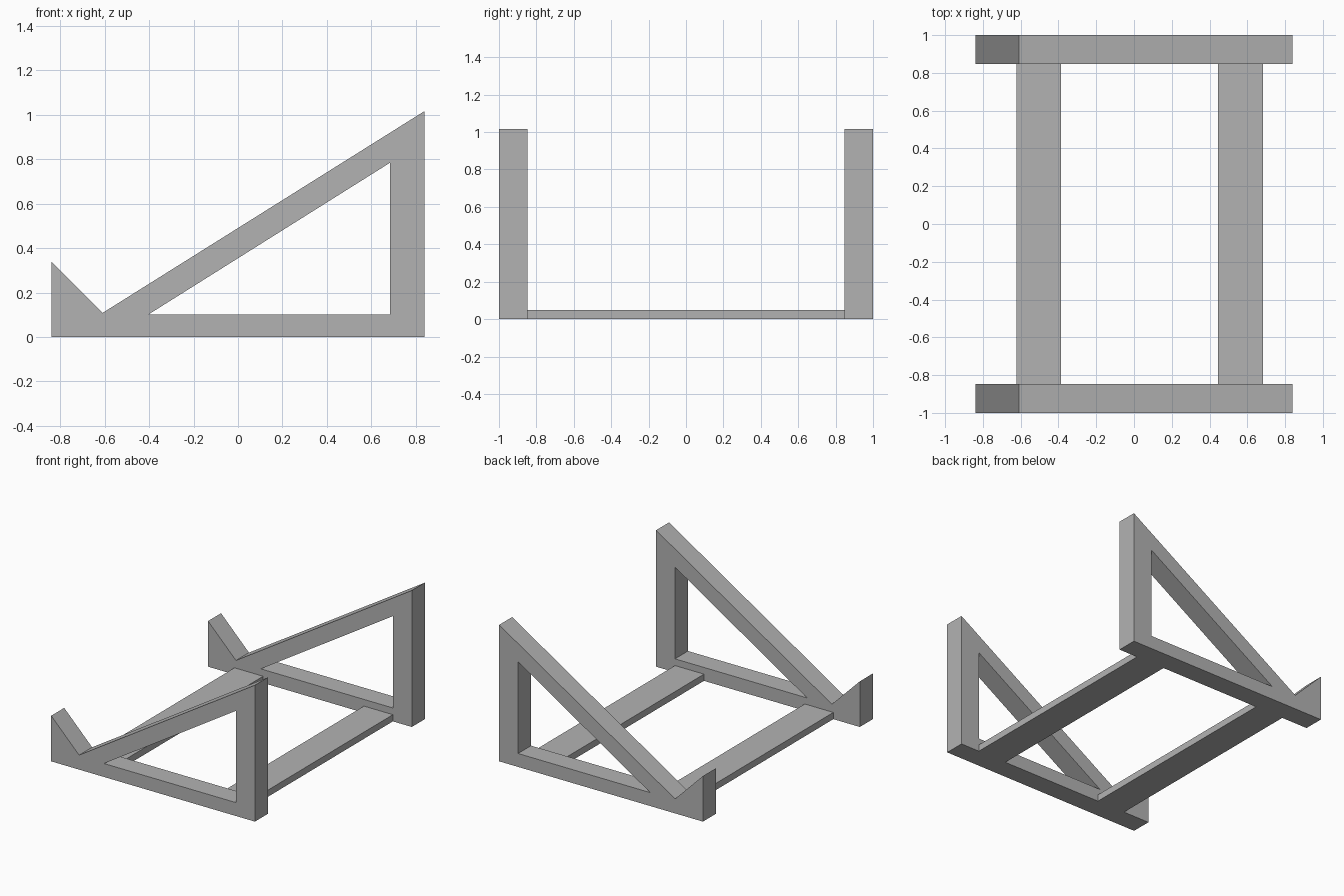
import bpy
import bmesh
from mathutils import Vector

cube = bpy.data.objects.get("Cube")
if cube:
    bpy.data.objects.remove(cube, do_unlink=True)

grey = bpy.data.materials.new("plain grey")
grey.use_nodes = True
grey.diffuse_color = (0.45, 0.45, 0.45, 1)
grey.node_tree.nodes["Principled BSDF"].inputs["Base Color"].default_value = grey.diffuse_color

HALF_DEPTH = 1.0
INNER = 0.847     # inner face of each side frame


def extrude_profile(name, points, panels, y0, y1):
    """Extrude flat panels drawn in the xz plane from y0 to y1."""
    bm = bmesh.new()
    verts = [bm.verts.new((x, y0, z)) for x, z in points.values()]
    lookup = dict(zip(points, verts))
    faces = [bm.faces.new([lookup[k] for k in panel]) for panel in panels]
    result = bmesh.ops.extrude_face_region(bm, geom=faces, use_keep_orig=True)
    moved = [g for g in result["geom"] if isinstance(g, bmesh.types.BMVert)]
    bmesh.ops.translate(bm, verts=moved, vec=Vector((0, y1 - y0, 0)))
    bmesh.ops.recalc_face_normals(bm, faces=bm.faces)
    mesh = bpy.data.meshes.new(name)
    bm.to_mesh(mesh)
    bm.free()
    mesh.materials.append(grey)
    obj = bpy.data.objects.new(name, mesh)
    bpy.context.collection.objects.link(obj)
    return obj


# Side frames: triangular opening, sloping rail and raised front lip
frame_points = {
    "toe": (-0.84, 0), "heel": (0.84, 0), "peak": (0.84, 1.017),
    "notch": (-0.61, 0.108), "lip": (-0.84, 0.34),
    "hole_tip": (-0.405, 0.1), "hole_corner": (0.684, 0.1), "hole_peak": (0.684, 0.784),
}
frame_panels = [
    ("toe", "heel", "hole_corner", "hole_tip"),      # base
    ("heel", "peak", "hole_peak", "hole_corner"),    # post
    ("peak", "notch", "hole_tip", "hole_peak"),      # sloping rail
    ("toe", "hole_tip", "notch", "lip"),             # lip
]
for name, side in (("front_frame", -1), ("back_frame", 1)):
    extrude_profile(name, frame_points, frame_panels, side * INNER, side * HALF_DEPTH)

# Flat slats joining the frames
for name, x0, x1 in (("right_slat", -0.622, -0.386), ("left_slat", 0.445, 0.684)):
    corners = {"a": (x0, 0), "b": (x1, 0), "c": (x1, 0.05), "d": (x0, 0.05)}
    extrude_profile(name, corners, ["abcd"], -INNER, INNER)
